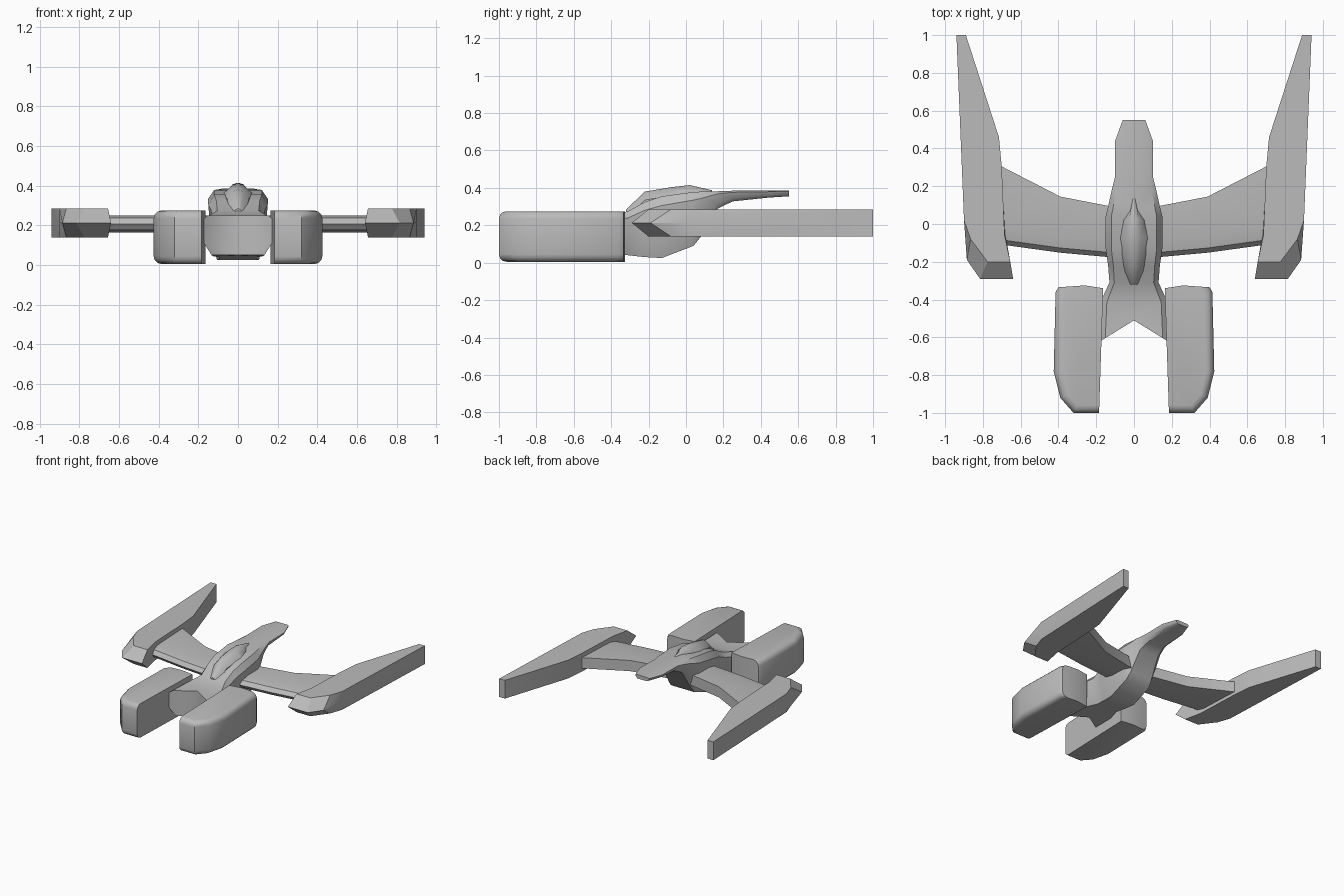
import bpy, bmesh
from math import radians

cube = bpy.data.objects.get("Cube")
if cube:
    bpy.data.objects.remove(cube)

grey = bpy.data.materials.new("hull_grey")
grey.use_nodes = True
COLOR = (0.5, 0.5, 0.5, 1)
grey.diffuse_color = COLOR
grey.node_tree.nodes["Principled BSDF"].inputs["Base Color"].default_value = COLOR


def loft(name, rings, angle=30, bevel_rule=None, width=0.04):
    """Skin closed rings, drop faces on the centre plane, and mirror to -x."""
    bm = bmesh.new()
    rows = [[bm.verts.new(p) for p in ring] for ring in rings]
    n = len(rows[0])
    for a, b in zip(rows, rows[1:]):
        for i in range(n):
            j = (i + 1) % n
            bm.faces.new((a[i], a[j], b[j], b[i]))
    bm.faces.new(rows[0])
    bm.faces.new(rows[-1])
    bmesh.ops.recalc_face_normals(bm, faces=bm.faces)
    if bevel_rule:
        edges = [e for e in bm.edges if bevel_rule(e)]
        bmesh.ops.bevel(bm, geom=edges, offset=width, segments=3,
                        profile=0.5, affect='EDGES')
    centre = [f for f in bm.faces if all(abs(v.co.x) < 1e-5 for v in f.verts)]
    bmesh.ops.delete(bm, geom=centre, context='FACES')
    mesh = bpy.data.meshes.new(name)
    bm.to_mesh(mesh)
    bm.free()
    mesh.materials.append(grey)
    obj = bpy.data.objects.new(name, mesh)
    bpy.context.collection.objects.link(obj)
    obj.modifiers.new("mirror", 'MIRROR')
    bpy.ops.object.select_all(action='DESELECT')
    obj.select_set(True)
    bpy.context.view_layer.objects.active = obj
    bpy.ops.object.shade_smooth_by_angle(angle=radians(angle))
    return obj


def layer(outline, z):
    return [(x, y, z) for x, y in outline]


# Front pods: extruded outline, rounded along the outer and front rims
pod = [(0.185, -1), (0.32, -1), (0.39, -0.92), (0.425, -0.78),
       (0.415, -0.36), (0.40, -0.335), (0.26, -0.325), (0.163, -0.34)]


def outer_rim(e):
    a, b = (v.co for v in e.verts)
    return abs(a.z - b.z) < 1e-4 and max(a.x, b.x) > 0.3 and (a.y + b.y) / 2 < -0.34


loft("front_pods", [layer(pod, 0.005), layer(pod, 0.275)], 35, outer_rim)

# Wingtip blades: wedge nose with its ridge at mid height
tail = [(0.90, 0.02), (0.94, 1), (0.89, 1), (0.715, 0.46), (0.70, 0.3)]
ridge = [(0.64, -0.29), (0.815, -0.29), (0.885, -0.19)] + tail + [(0.68, -0.06)]
face = [(0.655, -0.2), (0.775, -0.2), (0.865, -0.08)] + tail + [(0.685, -0.06)]
loft("wingtip_blades", [layer(face, 0.14), layer(ridge, 0.213), layer(face, 0.285)], 20)

# Wings: rounded front edge, flat rear face
wing = []
for x, front, rear in ((0.08, -0.18, 0.085), (0.39, -0.152, 0.145), (0.73, -0.105, 0.32)):
    wing.append([(x, rear, 0.25), (x, front + 0.09, 0.25), (x, front + 0.025, 0.237),
                 (x, front, 0.208), (x, front + 0.025, 0.178),
                 (x, front + 0.09, 0.165), (x, rear, 0.165)])
loft("wings", wing, 35)

# Fuselage: forked nose block, keel and long flat tail
stations = [  # y, half width, bottom, top, fork sweep
    (-0.51, 0.19, 0.05, 0.25, 0.62),
    (-0.40, 0.18, 0.045, 0.25, 0.1),
    (-0.31, 0.13, 0.04, 0.275, 0),
    (-0.22, 0.137, 0.03, 0.325, 0),
    (-0.13, 0.15, 0.025, 0.355, 0),
    (0.04, 0.15, 0.09, 0.378, 0),
    (0.08, 0.14, 0.14, 0.38, 0),
    (0.17, 0.12, 0.29, 0.382, 0),
    (0.25, 0.10, 0.328, 0.385, 0),
    (0.44, 0.10, 0.348, 0.385, 0),
    (0.55, 0.06, 0.355, 0.385, 0)]
body = []
for y, w, low, top, sweep in stations:
    h = top - low
    section = [(0, top), (0.8 * w, top), (w, top - 0.15 * h),
               (0.9 * w, low + 0.3 * h), (0.7 * w, low), (0, low)]
    body.append([(x, y - sweep * x, z) for x, z in section])
loft("fuselage", body, 35)

# Canopy: faceted spindle along the spine
canopy = []
for y, w, top in ((-0.32, 0.035, 0.285), (-0.22, 0.055, 0.38), (-0.07, 0.075, 0.405),
                  (0.02, 0.06, 0.415), (0.14, 0.01, 0.387)):
    base = top - 0.1
    canopy.append([(0, y, top), (0.45 * w, y, top - 0.008), (w, y, top - 0.045),
                   (w, y, base), (0, y, base)])
loft("canopy", canopy, 35)
